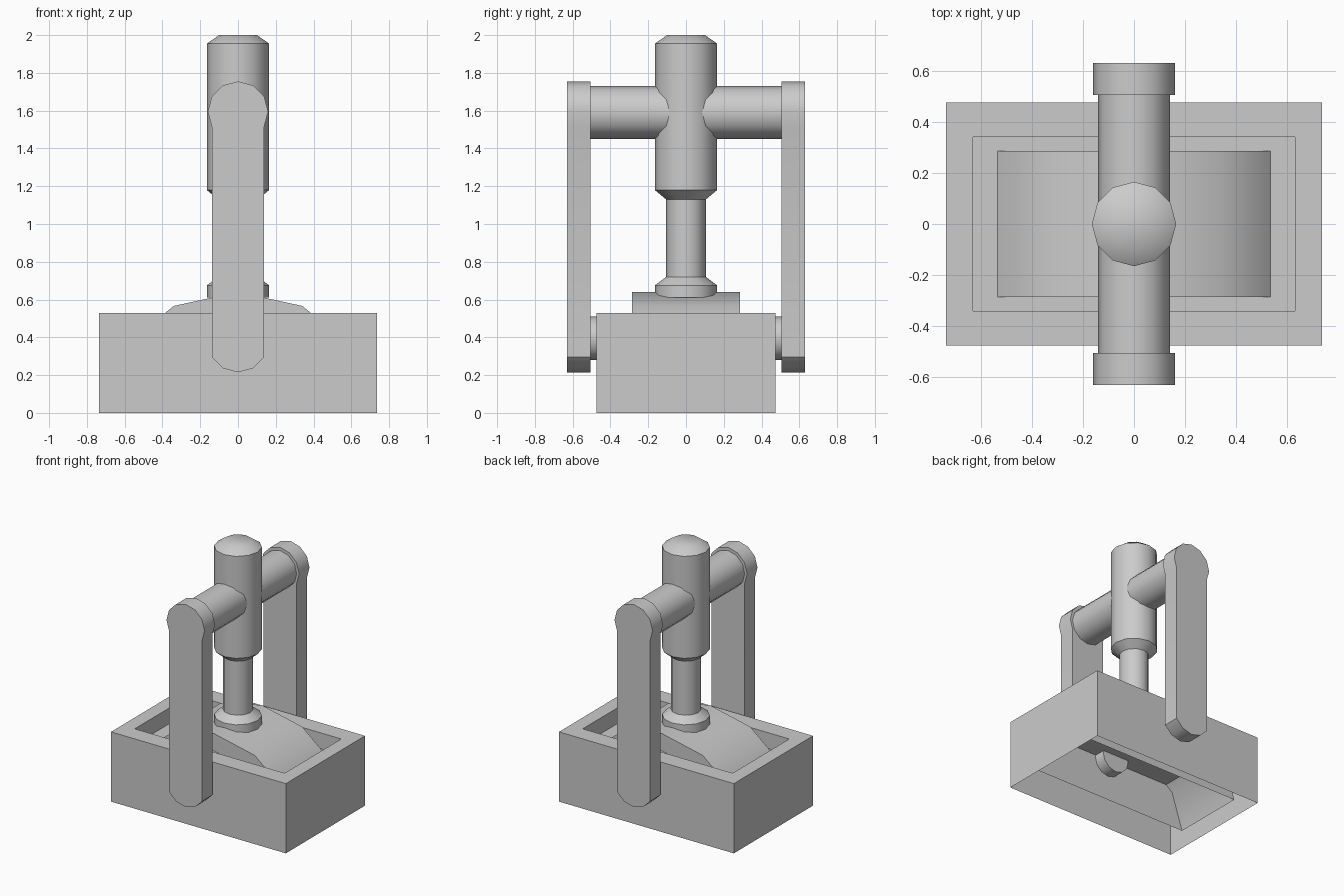
import bpy, bmesh
from math import sin, cos, radians, pi

if "Cube" in bpy.data.objects:
    bpy.data.objects.remove(bpy.data.objects["Cube"])

SIDES = 12


def finish(name, bm, smooth=True):
    """Turn a bmesh into a named object, smooth except at sharp edges."""
    me = bpy.data.meshes.new(name)
    bm.to_mesh(me)
    bm.free()
    ob = bpy.data.objects.new(name, me)
    bpy.context.collection.objects.link(ob)
    if smooth:
        bpy.ops.object.select_all(action='DESELECT')
        ob.select_set(True)
        bpy.context.view_layer.objects.active = ob
        bpy.ops.object.shade_smooth_by_angle(angle=radians(40))
    return ob


def lathe(name, profile):
    """Stack 12-sided rings of (radius, z) around the z axis."""
    bm = bmesh.new()
    rings = [[bm.verts.new((r * cos(2 * pi * i / SIDES), r * sin(2 * pi * i / SIDES), z))
              for i in range(SIDES)] for r, z in profile]
    for lo, hi in zip(rings, rings[1:]):
        for i in range(SIDES):
            j = (i + 1) % SIDES
            bm.faces.new((lo[i], lo[j], hi[j], hi[i]))
    bm.faces.new(rings[0][::-1])
    bm.faces.new(rings[-1])
    return finish(name, bm)


def extrude_y(name, outline, y0, y1):
    """Extrude an (x, z) outline along y."""
    bm = bmesh.new()
    a = [bm.verts.new((x, y0, z)) for x, z in outline]
    b = [bm.verts.new((x, y1, z)) for x, z in outline]
    bm.faces.new(a)
    bm.faces.new(b[::-1])
    for i in range(len(a)):
        j = (i + 1) % len(a)
        bm.faces.new((a[j], a[i], b[i], b[j]))
    bmesh.ops.recalc_face_normals(bm, faces=bm.faces)
    return finish(name, bm)


def arc(rx, rz, cz, start, end):
    """Points every 30 degrees on an ellipse centred on x = 0."""
    return [(rx * cos(radians(d)), cz + rz * sin(radians(d)))
            for d in range(start, end + 1, 30)]


# Box housing: open underneath, with a recessed top
bm = bmesh.new()
X, Y, H, IX, IY, FLOOR = 0.735, 0.475, 0.53, 0.63, 0.34, 0.41
levels = [(X, Y, 0), (X, Y, H), (IX, IY, H), (IX, IY, FLOOR)]
loops = [[bm.verts.new((sx * x, sy * y, z))
          for sx, sy in ((-1, -1), (1, -1), (1, 1), (-1, 1))] for x, y, z in levels]
for lo, hi in zip(loops, loops[1:]):
    for i in range(4):
        j = (i + 1) % 4
        bm.faces.new((lo[i], lo[j], hi[j], hi[i]))
bm.faces.new(loops[-1])
finish("box_housing", bm, smooth=False)

# Arched block in the recess, hollow underneath
arch = extrude_y("arched_block", arc(0.68, 0.55, 0.09, 0, 180), -0.285, 0.285)
bm = bmesh.new()
bm.from_mesh(arch.data)
bm.faces.ensure_lookup_table()
bottom = [f for f in bm.faces if f.normal.z < -0.9]
bmesh.ops.delete(bm, geom=bottom, context='FACES')
bm.to_mesh(arch.data)
bm.free()

# Plunger: foot and rod, then the wide sleeve
lathe("plunger_rod", [(0.165, 0.61), (0.165, 0.675), (0.105, 0.72), (0.105, 1.15)])
lathe("plunger_sleeve", [(0.105, 1.13), (0.165, 1.18), (0.165, 1.955), (0.10, 2.0)])

# Crossbar through the sleeve
extrude_y("crossbar", arc(0.14, 0.14, 1.59, 0, 330), -0.51, 0.51)

# Side arms and the pivot pins that join them to the box
arm = (arc(0.16, 0.16, 1.595, -30, 210) + arc(0.16, 0.16, 0.375, 210, 330))
for side, s in (("front", -1), ("back", 1)):
    extrude_y(side + "_arm", arm, s * 0.505, s * 0.63)
    extrude_y(side + "_pivot_pin", arc(0.115, 0.115, 0.395, 0, 330), s * 0.2, s * 0.51)
